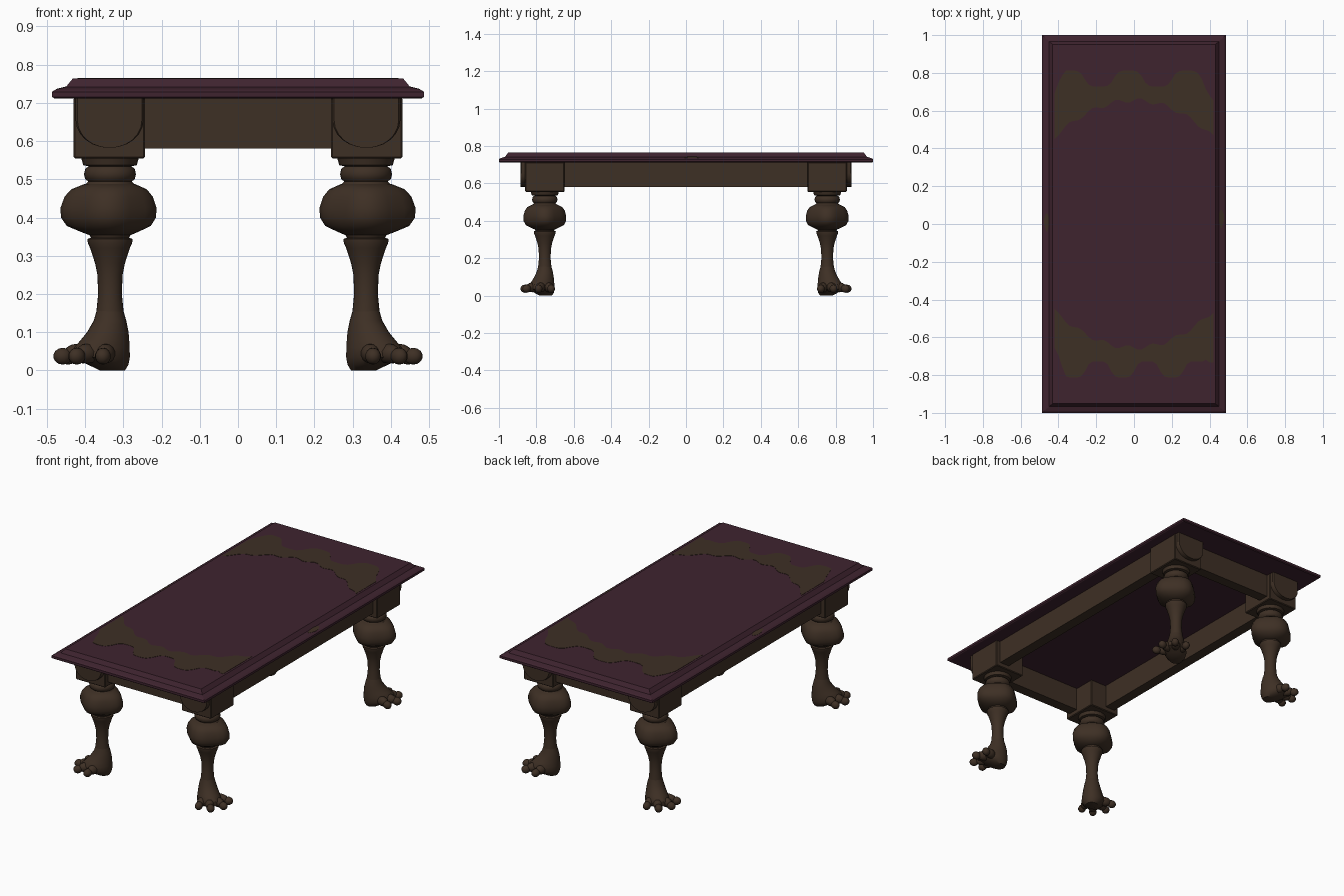
import bpy, bmesh, math
from mathutils import Matrix

if "Cube" in bpy.data.objects:
    bpy.data.objects.remove(bpy.data.objects["Cube"])


def material(name, rgb):
    m = bpy.data.materials.new(name)
    m.diffuse_color = (*rgb, 1)
    m.use_nodes = True
    m.node_tree.nodes["Principled BSDF"].inputs["Base Color"].default_value = m.diffuse_color
    return m


WOOD = material("dark brown wood", (0.048, 0.029, 0.018))
PURPLE = material("deep purple top", (0.049, 0.017, 0.028))


def loft(bm, rings):
    """Skin a closed solid through rings with equal point counts."""
    vs = [[bm.verts.new(p) for p in r] for r in rings]
    n = len(vs[0])
    for a, b in zip(vs, vs[1:]):
        for i in range(n):
            j = (i + 1) % n
            bm.faces.new((a[i], a[j], b[j], b[i]))
    bm.faces.new(vs[0][::-1])
    bm.faces.new(vs[-1])


def box(bm, x0, x1, y0, y1, z0, z1):
    loft(bm, [[(x0, y0, z), (x1, y0, z), (x1, y1, z), (x0, y1, z)] for z in (z0, z1)])


def finish(bm, name, mat, mirror=(False, False), smooth=None):
    bmesh.ops.recalc_face_normals(bm, faces=bm.faces[:])
    me = bpy.data.meshes.new(name)
    bm.to_mesh(me)
    bm.free()
    me.materials.append(mat)
    ob = bpy.data.objects.new(name, me)
    bpy.context.collection.objects.link(ob)
    if smooth:
        bpy.ops.object.select_all(action='DESELECT')
        ob.select_set(True)
        bpy.context.view_layer.objects.active = ob
        bpy.ops.object.shade_smooth_by_angle(angle=math.radians(smooth))
    if any(mirror):
        mod = ob.modifiers.new("mirror", 'MIRROR')
        mod.use_axis = (*mirror, False)
        mod.use_mirror_merge = False
    return ob


# Tabletop with a moulded edge: inset from the rim, height
bm = bmesh.new()
edge = [(0.006, 0.712), (0, 0.716), (0, 0.729), (0.01, 0.735), (0.037, 0.742), (0.045, 0.752), (0.055, 0.764)]
rings = []
for inset, z in edge:
    x, y = 0.487 - inset, 1 - inset * 0.88
    rings.append([(-x, -y, z), (x, -y, z), (x, y, z), (-x, y, z)])
loft(bm, rings)
finish(bm, "tabletop", PURPLE)

# Ragged worn bands on the tabletop: arched inner edge, wavy outer edge
for name, side, peak, period in (("back_worn_band", 1, -0.03, 0.31), ("front_worn_band", -1, -0.06, 0.26)):
    bm = bmesh.new()
    rings = []
    for i in range(43):
        x = -0.42 + 0.02 * i
        inner = 0.655 - 1.1 * x * x + 0.012 * math.sin(50 * x)
        outer = 0.77 + 0.045 * math.tanh(2 * math.cos(math.tau * (x - peak) / period))
        outer -= max(0, abs(x) - 0.36) * 1.2
        rings.append([(x, side * y, z) for y, z in
                      ((inner, 0.763), (outer, 0.763), (outer, 0.7655), (inner, 0.7655))])
    loft(bm, rings)
    finish(bm, name, WOOD)

# Small worn spots on the sloping edge
bm = bmesh.new()
for side, y in ((-1, 0.01), (1, 0.03)):
    rings = []
    for dy, w in ((-0.05, 0.003), (-0.01, 0.014), (0.02, 0.014), (0.045, 0.004)):
        xs = (0.462 - w, 0.462 + w)
        low, high = ([(side * x, y + dy, 0.742 - (x - 0.45) * 0.259 + h) for x in xs] for h in (-0.002, 0.001))
        rings.append(low + high[::-1])
    loft(bm, rings)
finish(bm, "edge_worn_spots", WOOD)

# Aprons between the corner blocks
bm = bmesh.new()
box(bm, 0.345, 0.405, -0.67, 0.67, 0.58, 0.714)
finish(bm, "side_apron", WOOD, (True, False))
bm = bmesh.new()
box(bm, -0.26, 0.26, 0.775, 0.835, 0.58, 0.714)
finish(bm, "end_apron", WOOD, (False, True))

# Corner blocks, slightly bevelled
bm = bmesh.new()
box(bm, 0.243, 0.43, 0.65, 0.86, 0.555, 0.714)
bmesh.ops.bevel(bm, geom=bm.edges[:], offset=0.004, segments=1, affect='EDGES')
finish(bm, "corner_block", WOOD, (True, True))

# Shield plates with rounded bottoms on the end faces of the blocks
bm = bmesh.new()
outline = [(-0.089, 0.713)]
for i in range(13):
    t = math.pi * (1 + i / 12)
    outline.append((0.089 * math.cos(t), 0.655 + 0.073 * math.sin(t)))
outline.append((0.089, 0.713))
loft(bm, [[(0.336 + x * s, y, z) for x, z in outline] for y, s in ((0.85, 1), (0.879, 1), (0.885, 0.95))])
finish(bm, "shield_plate", WOOD, (True, True), 35)

LX, LY, SEG = 0.335, 0.755, 24


def ring(z, ra, rb, shift=0, turn=0, lobe=0):
    """Horizontal ellipse, shifted along its turned long axis, with four optional lobes."""
    c, s = math.cos(turn), math.sin(turn)
    pts = []
    for i in range(SEG):
        t = math.tau * i / SEG - turn
        k = 1 + lobe * math.cos(4 * t)
        u, v = shift + ra * k * math.cos(t), rb * k * math.sin(t)
        pts.append((LX + u * c - v * s, LY + u * s + v * c, z))
    return pts


# Turned shaft and collars: height, radius
bm = bmesh.new()
shaft = [(0.15, 0.036), (0.2, 0.031), (0.25, 0.033), (0.28, 0.039), (0.32, 0.052), (0.333, 0.058),
         (0.344, 0.059), (0.347, 0.05), (0.36, 0.056)]
loft(bm, [ring(z, r, r) for z, r in shaft])
neck = [(0.48, 0.07), (0.494, 0.057), (0.501, 0.065), (0.513, 0.068), (0.527, 0.065), (0.534, 0.056),
        (0.537, 0.07), (0.558, 0.076)]
loft(bm, [ring(z, r, r) for z, r in neck])
finish(bm, "turned_leg", WOOD, (True, True), 40)

# Lobed bulb
bm = bmesh.new()
bulb = [(0.354, 0.054), (0.363, 0.074), (0.378, 0.101), (0.4, 0.112), (0.425, 0.113), (0.455, 0.105),
        (0.474, 0.092), (0.488, 0.064)]
rings = []
for z, r in bulb:
    fat = max(0, (r - 0.055) / 0.058)
    rings.append(ring(z, r * (1 + 0.03 * fat), r * (1 - 0.06 * fat), 0.004 * fat, 0, 0.08 * fat))
loft(bm, rings)
finish(bm, "leg_bulb", WOOD, (True, True), 40)

# Ankle and foot pointing outwards: height, long radius, cross radius, shift
AIM = math.radians(36)
bm = bmesh.new()
foot = [(0, 0.033, 0.033, -0.008), (0.015, 0.055, 0.05, 0.006), (0.035, 0.08, 0.062, 0.027),
        (0.06, 0.079, 0.06, 0.026), (0.08, 0.068, 0.054, 0.016), (0.1, 0.057, 0.049, 0.007),
        (0.13, 0.043, 0.042, 0), (0.16, 0.034, 0.034, 0)]
loft(bm, [ring(z, a, b, d, AIM) for z, a, b, d in foot])


def toe_ball(angle, reach, z, size):
    place = Matrix.Translation((LX, LY, 0)) @ Matrix.Rotation(math.radians(angle), 4, 'Z')
    place = place @ Matrix.Translation((reach, 0, z)) @ Matrix.Diagonal((*size, 1))
    bmesh.ops.create_uvsphere(bm, u_segments=10, v_segments=7, radius=1, matrix=place)


for angle, reach in ((-17, 0.115), (15, 0.128), (48, 0.13), (80, 0.107)):
    toe_ball(angle, reach - 0.042, 0.044, (0.04, 0.025, 0.026))   # knuckle
    toe_ball(angle, reach, 0.037, (0.025, 0.021, 0.022))          # toe tip
finish(bm, "clawed_foot", WOOD, (True, True), 40)
